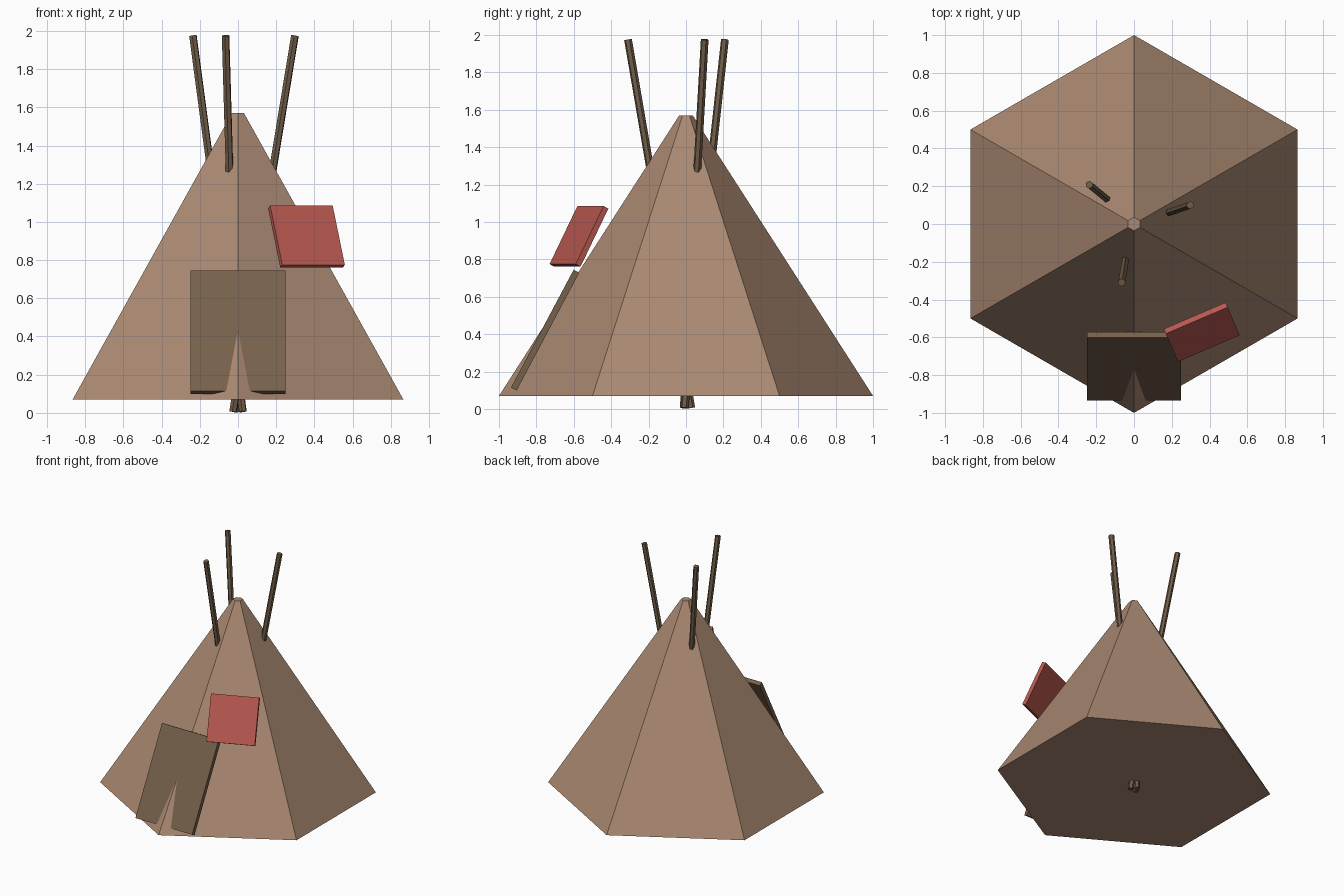
import bpy, math
from mathutils import Vector, Matrix

if "Cube" in bpy.data.objects:
    bpy.data.objects.remove(bpy.data.objects["Cube"])


def material(name, srgb):
    m = bpy.data.materials.new(name)
    m.diffuse_color = [(c / 255 / 12.92 if c < 11 else ((c / 255 + 0.055) / 1.055) ** 2.4) for c in srgb] + [1]
    m.use_nodes = True
    m.node_tree.nodes["Principled BSDF"].inputs["Base Color"].default_value = m.diffuse_color
    return m


HIDE = material("tan hide", (170, 137, 114))
DOOR = material("brown door cloth", (118, 97, 75))
WOOD = material("dark wood", (112, 93, 72))
RED = material("red cloth", (184, 88, 80))


def finish(name, mat):
    ob = bpy.context.object
    ob.name = name
    ob.data.materials.append(mat)
    return ob


# Six-sided tent cover, with corners pointing to the front and back
bpy.ops.mesh.primitive_cone_add(vertices=6, radius1=1, radius2=0.036, depth=1.5,
                                location=(0, 0, 0.82))
finish("tent_cover", HIDE)

# Poles that cross low inside the tent and fan out above it
poles = [((-0.008, 0.028, 0.006), (-0.065, -0.31, 1.975)),
         ((-0.026, -0.012, 0.006), (0.298, 0.10, 1.975)),
         ((0.026, -0.008, 0.006), (-0.236, 0.208, 1.975))]
for i, (a, b) in enumerate(poles):
    a, b = Vector(a), Vector(b)
    bpy.ops.mesh.primitive_cylinder_add(vertices=6, radius=0.021, depth=(b - a).length,
                                        location=(a + b) / 2)
    pole = finish(f"pole_{i + 1}", WOOD)
    pole.rotation_euler = (b - a).to_track_quat('Z', 'Y').to_euler()


def panel(name, mat, centre, across, down, width, height, thick):
    """Flat box whose outer face is centred on centre."""
    u = Vector(across).normalized()
    v = Vector(down).normalized()
    inward = u.cross(v).normalized()
    v = inward.cross(u)
    bpy.ops.mesh.primitive_cube_add(size=1)
    ob = finish(name, mat)
    basis = Matrix((u, v, inward)).transposed()
    ob.data.transform(basis.to_4x4() @ Matrix.Diagonal((width, height, thick, 1)))
    ob.location = Vector(centre) + inward * thick / 2


# Door flap leaning on the front ridge, which pokes through its lower part
panel("door_flap", DOOR, (0, -0.768, 0.43), (1, 0, 0), (0, -0.335, -0.63), 0.5, 0.713, 0.034)

# Red patch beside the door
panel("red_patch", RED, (0.364, -0.585, 0.93), (0.327, 0.14, 0), (0.06, -0.15, -0.31),
      0.356, 0.35, 0.031)
